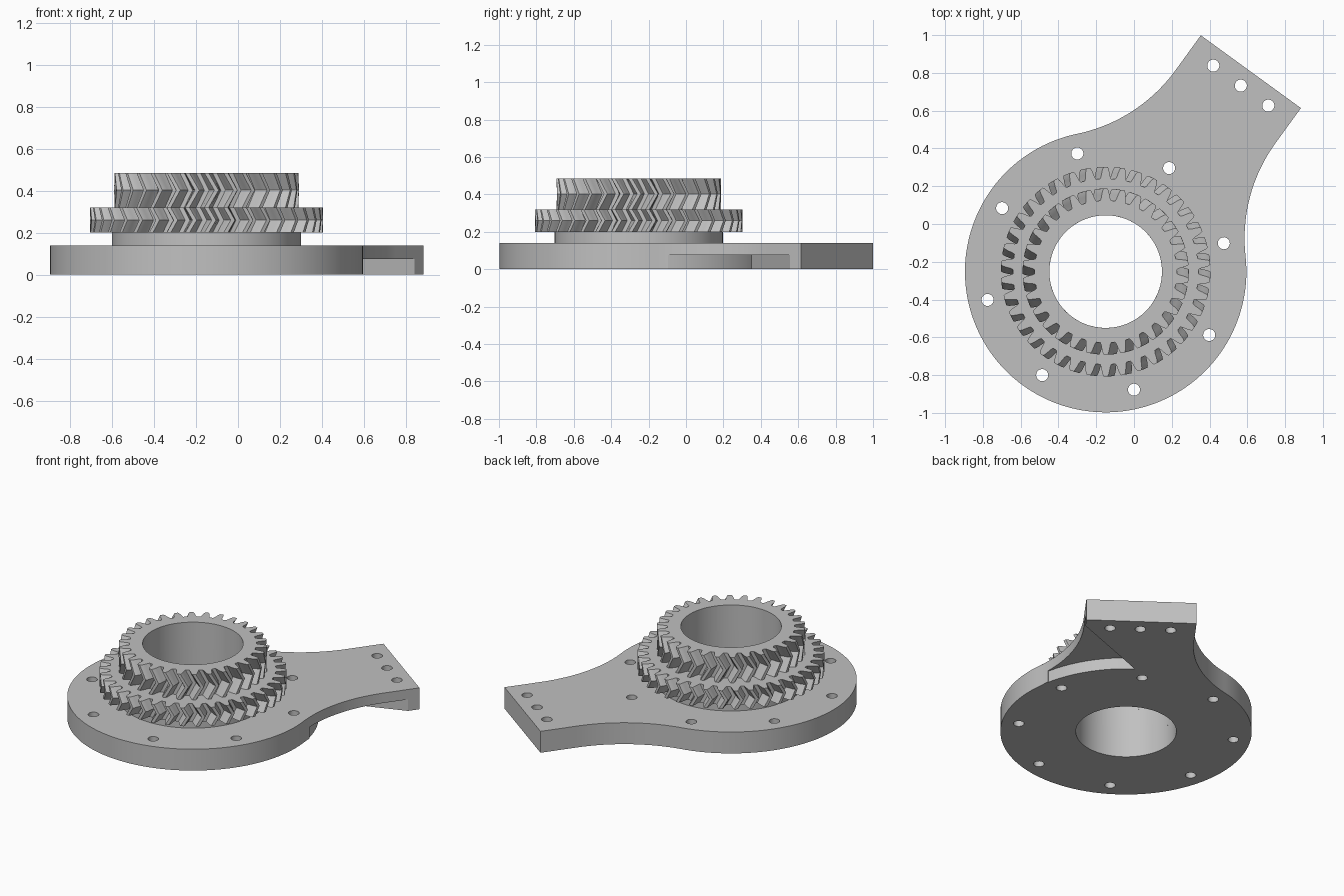
import bpy, bmesh
from math import pi, sin, cos, radians, sqrt, atan2

CENTRE = (-0.15, -0.252)
ARM_ANGLE = radians(54)
DISC_R, BORE_R, PLATE_TOP = 0.745, 0.298, 0.14
ARM_END, ARM_HALF, FILLET_R = 1.308, 0.3275, 0.86

if "Cube" in bpy.data.objects:
    bpy.data.objects.remove(bpy.data.objects["Cube"])

metal = bpy.data.materials.new("plain_grey")
metal.use_nodes = True
GREY = (0.53, 0.53, 0.53, 1)
metal.diffuse_color = GREY
metal.node_tree.nodes["Principled BSDF"].inputs["Base Color"].default_value = GREY


def make_object(name, bm, angle=0.0):
    bmesh.ops.recalc_face_normals(bm, faces=bm.faces)
    mesh = bpy.data.meshes.new(name)
    bm.to_mesh(mesh)
    bm.free()
    mesh.materials.append(metal)
    obj = bpy.data.objects.new(name, mesh)
    obj.location = (*CENTRE, 0)
    obj.rotation_euler.z = angle
    bpy.context.collection.objects.link(obj)
    return obj


def activate(obj):
    bpy.ops.object.select_all(action='DESELECT')
    obj.select_set(True)
    bpy.context.view_layer.objects.active = obj


def smooth(obj):
    activate(obj)
    bpy.ops.object.shade_smooth_by_angle(angle=radians(25))


def arc(r, a0, a1, n, cx=0.0, cy=0.0):
    return [(cx + r * cos(a0 + (a1 - a0) * i / n), cy + r * sin(a0 + (a1 - a0) * i / n))
            for i in range(n + 1)]


def circle(r, n, cx=0.0, cy=0.0):
    return arc(r, 0, 2 * pi, n, cx, cy)[:-1]


def add_prism(bm, points, z0, z1):
    low = [bm.verts.new((x, y, z0)) for x, y in points]
    high = [bm.verts.new((x, y, z1)) for x, y in points]
    bm.faces.new(low[::-1])
    bm.faces.new(high)
    for i in range(len(points)):
        j = (i + 1) % len(points)
        bm.faces.new((low[i], low[j], high[j], high[i]))


def closed_loft(name, rings):
    """Join equal rings of (x, y, z) into a closed ring-shaped solid."""
    bm = bmesh.new()
    rows = [[bm.verts.new(p) for p in ring] for ring in rings]
    n = len(rows[0])
    for k, row in enumerate(rows):
        nxt = rows[(k + 1) % len(rows)]
        for i in range(n):
            j = (i + 1) % n
            bm.faces.new((row[i], row[j], nxt[j], nxt[i]))
    obj = make_object(name, bm)
    smooth(obj)
    return obj


def herringbone_gear(name, teeth, tip, root, z0, z1, twist):
    # One tooth flank as (fraction of pitch, fraction of depth), then mirrored
    flank = [(-0.36, 0.0), (-0.29, 0.2), (-0.24, 0.5), (-0.18, 0.8), (-0.11, 1.0)]
    tooth = flank + [(-f, d) for f, d in reversed(flank)]
    polar = [((t + f) * 2 * pi / teeth + pi / 2, root + d * (tip - root))
             for t in range(teeth) for f, d in tooth]

    def ring(z, turn, radius=None):
        return [((radius or r) * cos(a + turn), (radius or r) * sin(a + turn), z) for a, r in polar]

    return closed_loft(name, [ring(z0, 0, BORE_R), ring(z0, 0), ring((z0 + z1) / 2, twist),
                              ring(z1, 0), ring(z1, 0, BORE_R)])


# Base plate: disc blended into an arm, one half of the outline mirrored
blend_u = sqrt((DISC_R + FILLET_R) ** 2 - (ARM_HALF + FILLET_R) ** 2)
blend = atan2(ARM_HALF + FILLET_R, blend_u)
half = arc(DISC_R, pi, blend, 60)
half += arc(FILLET_R, pi + blend, 1.5 * pi, 24, blend_u, ARM_HALF + FILLET_R)[1:]
half.append((ARM_END, ARM_HALF))
outline = half + [(u, -v) for u, v in reversed(half[1:])]
bm = bmesh.new()
add_prism(bm, outline, 0, PLATE_TOP)
plate = make_object("base_plate", bm, ARM_ANGLE)

# Cutters: bore, bolt circle, arm holes and the underside pocket
bm = bmesh.new()
add_prism(bm, circle(BORE_R, 96), -0.1, 0.3)
for k in range(8):
    a = radians(13.5 + 45 * k) - ARM_ANGLE
    add_prism(bm, circle(0.032, 24, 0.643 * cos(a), 0.643 * sin(a)), -0.1, 0.3)
for v in (-0.18, 0, 0.18):
    add_prism(bm, circle(0.032, 24, 1.217, v), -0.1, 0.3)
pocket = arc(DISC_R + 0.001, 0, radians(-42), 24) + [(0.95, -0.85), (1.48, -0.491)]
add_prism(bm, pocket, -0.1, 0.075)
cutter = make_object("plate_cutter", bm, ARM_ANGLE)
cutter.hide_render = True
bpy.context.view_layer.update()

cut = plate.modifiers.new("cuts", 'BOOLEAN')
cut.operation = 'DIFFERENCE'
cut.solver = 'EXACT'
cut.object = cutter
activate(plate)
bpy.ops.object.modifier_apply(modifier=cut.name)
bpy.data.objects.remove(cutter)
smooth(plate)

# Hub collar between the plate and the gears
collar = [(BORE_R, PLATE_TOP), (0.45, PLATE_TOP), (0.45, 0.2), (BORE_R, 0.2)]
closed_loft("hub_collar", [[(x, y, z) for x, y in circle(r, 96)] for r, z in collar])

# Stacked herringbone gears
herringbone_gear("lower_gear", 38, 0.555, 0.492, 0.2, 0.32, 0.063)
herringbone_gear("upper_gear", 30, 0.44, 0.377, 0.32, 0.485, 0.108)
